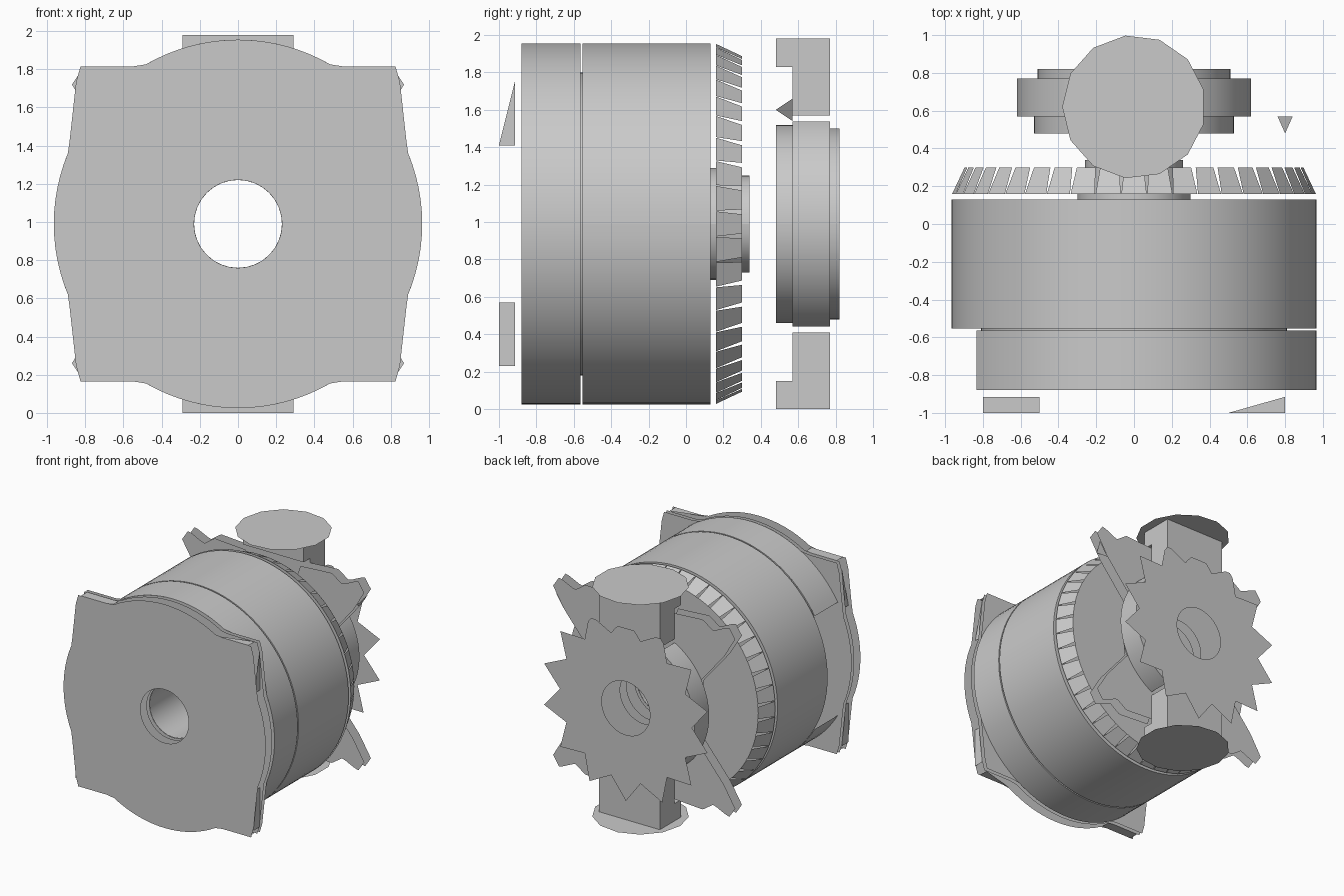
import bpy, math
from math import pi, cos, sin, atan2

if "Cube" in bpy.data.objects:
    bpy.data.objects.remove(bpy.data.objects["Cube"])

GREY = (0.59, 0.59, 0.59, 1)
metal = bpy.data.materials.new("plain_grey")
metal.use_nodes = True
metal.diffuse_color = GREY
metal.node_tree.nodes["Principled BSDF"].inputs["Base Color"].default_value = GREY

CZ = 0.99     # height of the main axis
R = 0.965     # casing radius
BORE = 0.23   # through hole


def make(name, verts, faces, smooth=False):
    mesh = bpy.data.meshes.new(name)
    mesh.from_pydata(verts, [], faces)
    mesh.materials.append(metal)
    ob = bpy.data.objects.new(name, mesh)
    bpy.context.collection.objects.link(ob)
    if smooth:
        bpy.ops.object.select_all(action='DESELECT')
        ob.select_set(True)
        bpy.context.view_layer.objects.active = ob
        bpy.ops.object.shade_smooth_by_angle(angle=math.radians(35))
    return ob


def polar(a, r, y):
    return (r * cos(a), y, CZ + r * sin(a))


def lathe(name, profile, start=0.0, end=2 * pi, n=96):
    """Sweep (radius, y) points around the main axis."""
    m = len(profile)
    verts = [polar(start + (end - start) * i / n, r, y)
             for i in range(n + 1) for r, y in profile]
    faces = [(i * m + j, i * m + j + 1, (i + 1) * m + j + 1, (i + 1) * m + j)
             for i in range(n) for j in range(m - 1)]
    return make(name, verts, faces, True)


def plate(name, y, radius, hole=BORE, n=96, back=False):
    """Flat sheet whose outline is radius(angle), with a round hole."""
    angles = [2 * pi * i / n for i in range(n)]
    verts = [polar(a, hole, y) for a in angles] + [polar(a, radius(a), y) for a in angles]
    faces = []
    for i in range(n):
        j = (i + 1) % n
        f = (i, j, n + j, n + i)
        faces.append(f[::-1] if back else f)
    return make(name, verts, faces)


def lugged(a):
    """Circle merged with a slightly barrelled square."""
    c, s = abs(cos(a)), abs(sin(a))
    return max(R, min(0.93 / (c + 0.11 * s), 0.825 / max(s, 1e-6)))


def chord(p, q, c, s):
    """Distance along direction (c, s) to the line through p and q."""
    return (p[0] * q[1] - p[1] * q[0]) / (c * (q[1] - p[1]) - s * (q[0] - p[0]))


# one quarter of the spider outline, from the side to the top
QUARTER = [(0.53, 0), (0.5, 0.24), (0.76, 0.55), (0.87, 0.73), (0.81, 0.82), (0.66, 0.75),
           (0.56, 0.82), (0.25, 0.8), (0.2, 0.48), (0, 0.53)]


def spider(a):
    """Four pointed arms with straight edges and notches between them."""
    c, s = abs(cos(a)), abs(sin(a))
    t = atan2(s, c)
    for p, q in zip(QUARTER, QUARTER[1:]):
        if t <= atan2(q[1], q[0]) + 1e-6:
            return chord(p, q, c, s)
    return 0.53


def star(a):
    """Straight-edged teeth, flattened at the top."""
    step = pi / 14
    t = abs((a + step) % (2 * step) - step)
    r = chord((0.63, 0), (0.80 * cos(step), 0.80 * sin(step)), cos(t), sin(t))
    return min(r, 0.69 / max(sin(a), 1e-6))


# front cover: two open sheets with short walls at the corners
plate("cover_front", -1.0, lugged)
plate("cover_back", -0.915, lugged, back=True)
for s in (-1, 1):
    for side in (-1, 1):
        w = 0.825 * side
        top = [(s * 0.5, -1, CZ + w), (s * 0.8, -1, CZ + w),
               (s * 0.8, -0.915, CZ + w), (s * 0.5, -0.915, CZ + w)]
        x = 0.85 * side
        flank = [(x, -1, CZ + s * 0.42), (x, -0.915, CZ + s * 0.42),
                 (x, -0.915, CZ + s * 0.76), (x, -1, CZ + s * 0.76)]
        make("cover_top_wall", top, [(0, 1, 2) if s > 0 else (0, 1, 2, 3)])
        make("cover_side_wall", flank, [(0, 1, 2) if s > 0 else (0, 1, 2, 3)])

# front housing ring, open on one side
plate("housing_front", -0.88, lugged)
lathe("housing_wall", [(R, -0.88), (R, -0.565)], -pi + 0.53, pi - 0.53)
plate("housing_back", -0.565, lambda a: min(R, 0.83 / max(abs(cos(a)), 1e-6))
      if cos(a) < 0 else R, back=True)
lathe("housing_neck", [(0.81, -0.565), (0.81, -0.553)])

# main drum
lathe("main_drum", [(BORE, -0.553), (R, -0.553), (R, 0.13), (BORE, 0.13)])
lathe("bore_tube", [(BORE, -0.88), (BORE, 0.34)], n=24)

# vane ring: tapered slats with slits between
N = 44
verts, faces = [], []
for i in range(N):
    a, h = 2 * pi * i / N, pi / N
    verts += [polar(a - h * 0.97, R, 0.16), polar(a + h * 0.97, R, 0.16),
              polar(a + h * 0.8, 0.90, 0.30), polar(a - h * 0.8, 0.90, 0.30)]
    faces.append((4 * i, 4 * i + 1, 4 * i + 2, 4 * i + 3))
make("vane_slats", verts, faces)
plate("vane_front", 0.16, lambda a: R)
plate("vane_back", 0.30, lambda a: 0.9, back=True)

# shaft hub
lathe("shaft_hub", [(0.3, 0.13), (0.3, 0.30), (0.26, 0.30), (0.26, 0.34), (BORE, 0.34)], n=32)

# spider plate behind the vanes, with one small edge wall
plate("spider_front", 0.48, spider, n=360)
plate("spider_back", 0.57, spider, n=360, back=True)
make("spider_edge", [(0.8, 0.48, 1.6), (0.76, 0.57, 1.54), (0.84, 0.57, 1.66)], [(0, 1, 2)])

# rear bearing, the wide flange interrupted by the posts
lathe("bearing_front", [(0.53, 0.48), (0.53, 0.57)])
gap = math.acos(0.29 / 0.62)
for start in (-gap, pi - gap):
    lathe("bearing_flange", [(0.53, 0.57), (0.62, 0.57), (0.62, 0.77), (0.51, 0.77)],
          start, start + 2 * gap, 48)
lathe("bearing_rear", [(0.51, 0.77), (0.51, 0.82)])
plate("star_plate", 0.82, star, n=112, back=True)

# posts and end discs, top and bottom
for label, s in (("top", 1), ("bottom", -1)):
    outline = [(0.57, 0.58), (0.77, 0.58), (0.77, 0.99), (0.48, 0.99), (0.48, 0.84), (0.57, 0.84)]
    k = len(outline)
    verts = [(x, y, CZ + s * z) for x in (-0.29, 0.29) for y, z in outline]
    faces = [tuple(range(k)), tuple(range(2 * k - 1, k - 1, -1))]
    faces += [(i, i + k, (i + 1) % k + k, (i + 1) % k) for i in range(1, k)]
    make(label + "_post", verts, faces if s > 0 else [f[::-1] for f in faces])
    disc = [(0.38 * cos(2 * pi * (i + 0.5) / 13), 0.62 + 0.38 * sin(2 * pi * (i + 0.5) / 13),
             CZ + s * 0.99) for i in range(13)]
    order = tuple(range(13))
    make(label + "_disc", disc, [order if s > 0 else order[::-1]])
